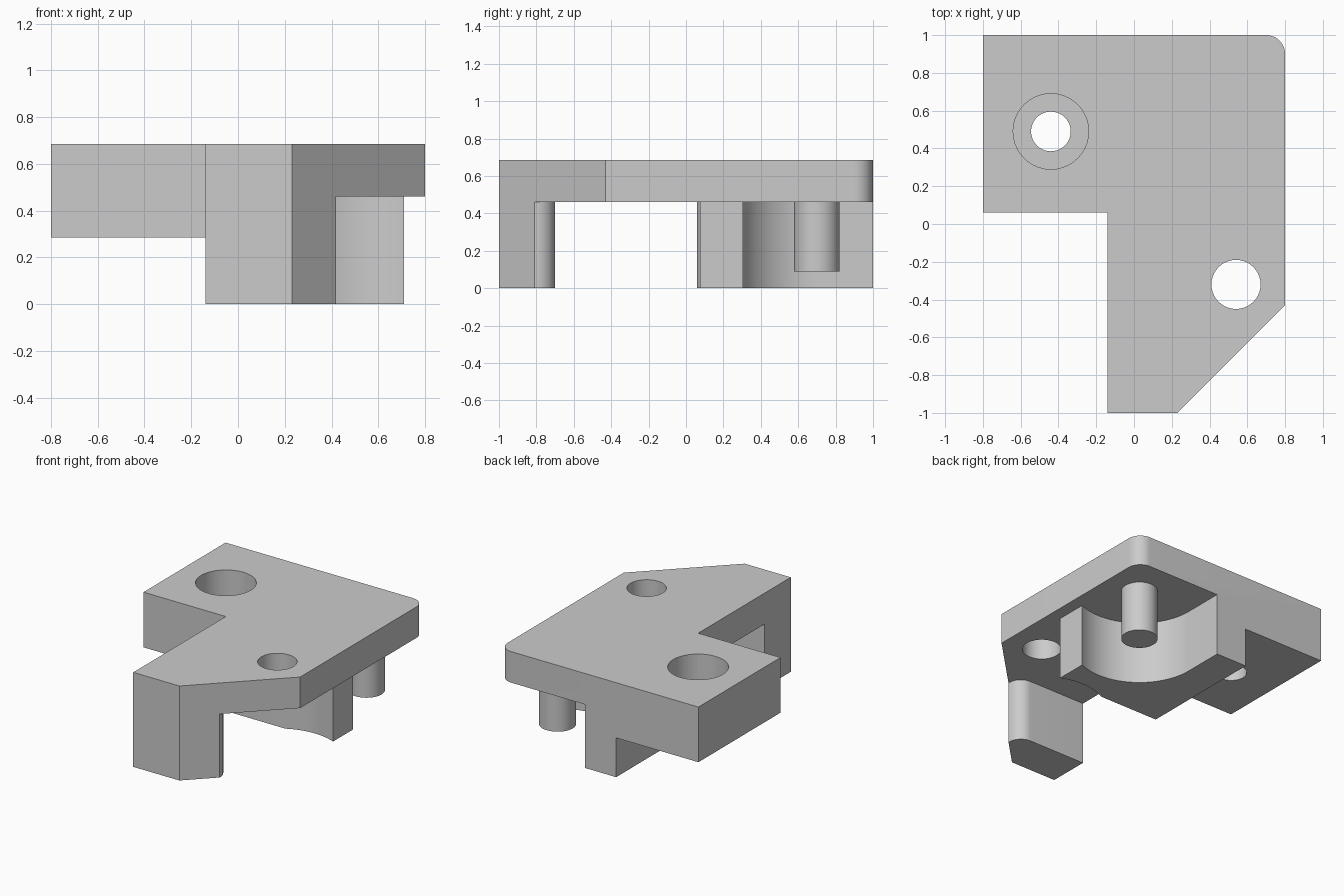
import bpy
import bmesh
from math import cos, sin, radians

cube = bpy.data.objects.get("Cube")
if cube:
    bpy.data.objects.remove(cube, do_unlink=True)

TOP, UNDER, WING = 0.685, 0.46, 0.285   # heights: top, plate underside, thick wing underside
STEP_X, STEP_Y = -0.14, 0.06            # inner corner of the L-shaped outline
HOLE, BORE, PIN = (0.54, -0.32), (-0.44, 0.49), (0.54, 0.70)

grey = bpy.data.materials.new("plain_grey")
grey.use_nodes = True
grey.diffuse_color = (0.6, 0.6, 0.6, 1)
grey.node_tree.nodes["Principled BSDF"].inputs["Base Color"].default_value = (0.6, 0.6, 0.6, 1)


def arc(centre, r, start, end, n=12):
    angles = [radians(start + (end - start) * i / n) for i in range(n + 1)]
    return [(centre[0] + r * cos(a), centre[1] + r * sin(a)) for a in angles]


def prism(name, outline, z0, z1):
    """Extrude a closed outline upward from z0 to z1."""
    bm = bmesh.new()
    face = bm.faces.new([bm.verts.new((x, y, z0)) for x, y in outline])
    grown = bmesh.ops.extrude_face_region(bm, geom=[face])["geom"]
    verts = [g for g in grown if isinstance(g, bmesh.types.BMVert)]
    bmesh.ops.translate(bm, verts=verts, vec=(0, 0, z1 - z0))
    bmesh.ops.recalc_face_normals(bm, faces=bm.faces)
    mesh = bpy.data.meshes.new(name)
    bm.to_mesh(mesh)
    bm.free()
    mesh.materials.append(grey)
    obj = bpy.data.objects.new(name, mesh)
    bpy.context.collection.objects.link(obj)
    return obj


def cylinder(name, centre, r, z0, z1):
    return prism(name, arc(centre, r, 0, 360, 40)[:-1], z0, z1)


def combine(body, other, operation):
    """Apply a boolean and discard the helper."""
    mod = body.modifiers.new(other.name, "BOOLEAN")
    mod.object, mod.operation, mod.solver = other, operation, "EXACT"
    bpy.context.view_layer.objects.active = body
    bpy.ops.object.modifier_apply(modifier=mod.name)
    bpy.data.objects.remove(other, do_unlink=True)


# Top plate: L shape with a chamfered front corner and a rounded back corner
body = prism("bracket_body",
             [(-0.8, STEP_Y), (STEP_X, STEP_Y), (STEP_X, -1), (0.23, -1), (0.8, -0.43)]
             + arc((0.7, 0.9), 0.1, 0, 90) + [(-0.8, 1)], UNDER, TOP)

# Thicker wing under the counterbored hole
wing = prism("wing", [(-0.8, STEP_Y), (STEP_X, STEP_Y), (STEP_X, 1), (-0.8, 1)], WING, UNDER)

# Rear pillar, scooped around the front hole and around the pin
pillar = prism("rear_pillar",
               [(STEP_X, STEP_Y)] + arc(HOLE, 0.43, 117.9, 66.7)
               + arc(PIN, 0.43, -66.7, -180, 28) + [(0.11, 1), (STEP_X, 1)], 0, UNDER)

# Front leg with a rounded inner corner
leg = prism("front_leg",
            [(STEP_X, -1), (0.23, -1), (0.42, -0.81)]
            + arc((0.32, -0.8), 0.1, 0, 90) + [(STEP_X, -0.7)], 0, UNDER)

# Locating pin
pin = cylinder("pin", PIN, 0.122, 0.09, UNDER + 0.05)

for part in (wing, pillar, leg, pin):
    combine(body, part, "UNION")

# Through holes and counterbore
for cutter in (cylinder("front_hole", HOLE, 0.13, UNDER - 0.1, TOP + 0.1),
               cylinder("screw_hole", BORE, 0.105, WING - 0.1, TOP + 0.1),
               cylinder("counterbore", BORE, 0.2, UNDER, TOP + 0.1)):
    combine(body, cutter, "DIFFERENCE")

bpy.ops.object.select_all(action="DESELECT")
body.select_set(True)
bpy.context.view_layer.objects.active = body
bpy.ops.object.shade_smooth_by_angle(angle=radians(30))
